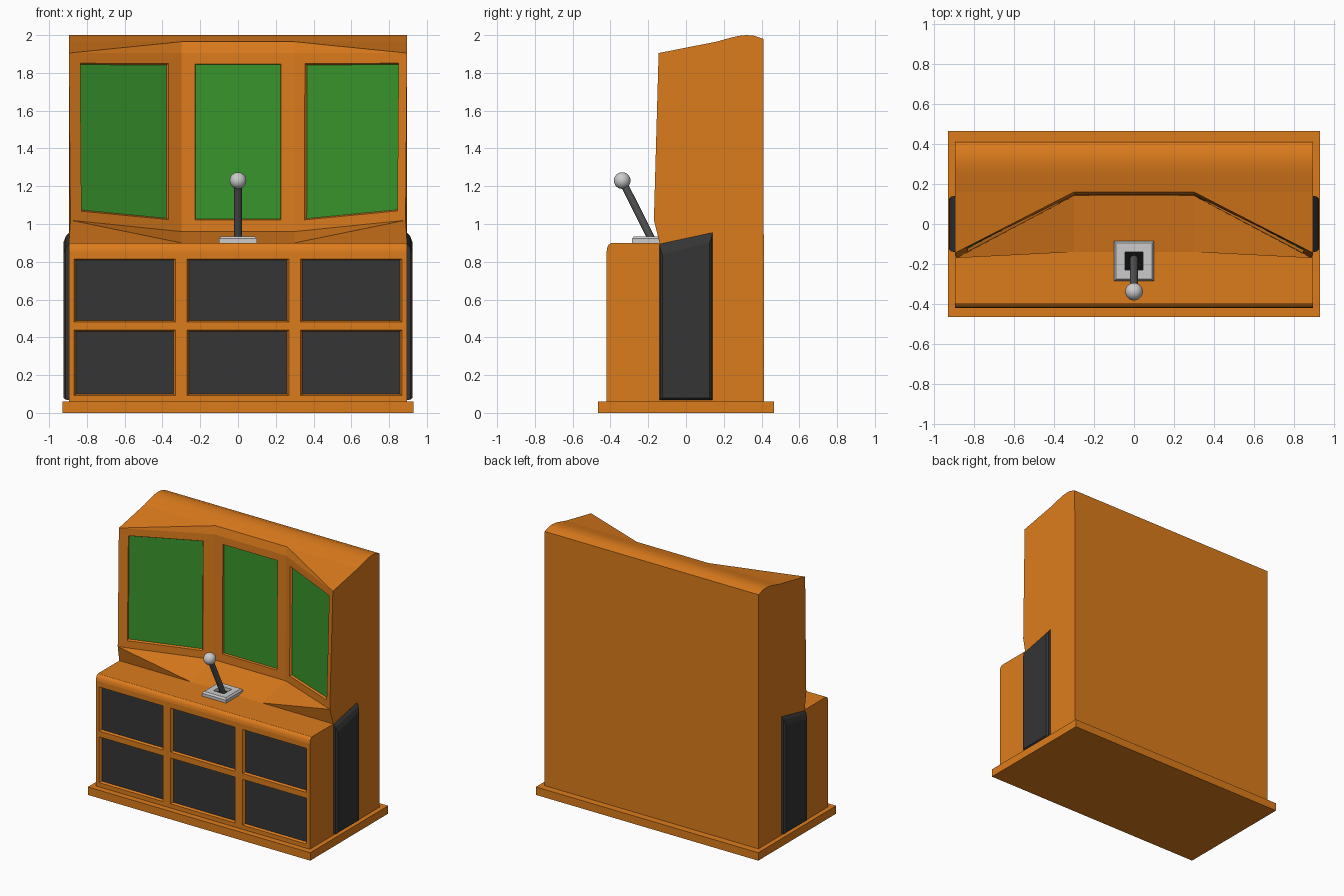
import bpy, bmesh, math
from mathutils import Vector

if "Cube" in bpy.data.objects:
    bpy.data.objects.remove(bpy.data.objects["Cube"])


def material(name, rgb):
    m = bpy.data.materials.new(name)
    m.diffuse_color = (*rgb, 1)
    m.use_nodes = True
    m.node_tree.nodes["Principled BSDF"].inputs["Base Color"].default_value = m.diffuse_color
    return m


ORANGE = material("orange", (0.72, 0.2, 0.012))
GREEN = material("screen_green", (0.04, 0.3, 0.025))
DARK = material("dark_grey", (0.035, 0.035, 0.035))
STEEL = material("stick_grey", (0.09, 0.09, 0.09))
BLACK = material("black", (0.004, 0.004, 0.004))
PALE = material("pale_grey", (0.7, 0.68, 0.7))


def finish(bm, name, *mats):
    bmesh.ops.remove_doubles(bm, verts=bm.verts, dist=1e-4)
    bmesh.ops.recalc_face_normals(bm, faces=bm.faces)
    me = bpy.data.meshes.new(name)
    bm.to_mesh(me)
    bm.free()
    for m in mats:
        me.materials.append(m)
    ob = bpy.data.objects.new(name, me)
    bpy.context.collection.objects.link(ob)
    return ob


def face(bm, pts, smooth=False):
    f = bm.faces.new([bm.verts.new(p) for p in pts])
    f.smooth = smooth
    return f


def loft(bm, rings):
    """Join closed rings of points and cap the last; returns the cap."""
    for a, b in zip(rings, rings[1:]):
        for i in range(len(a)):
            j = (i + 1) % len(a)
            face(bm, (a[i], a[j], b[j], b[i]))
    return face(bm, rings[-1])


def recess(bm, outer, opening, name, mat, depth, shrink=0.012):
    """Frame around an opening with a sunken coloured panel (corners counter-clockwise)."""
    outer = [Vector(p) for p in outer]
    opening = [Vector(p) for p in opening]
    n = (opening[1] - opening[0]).cross(opening[3] - opening[0]).normalized()
    c = sum(opening, Vector()) / 4
    floor = [p + (c - p).normalized() * shrink * 1.4 - n * depth for p in opening]
    for a, b in ((outer, opening), (opening, floor)):
        for i in range(4):
            j = (i + 1) % 4
            face(bm, (a[i], a[j], b[j], b[i]))
    pb = bmesh.new()
    face(pb, floor)
    ob = finish(pb, name, mat)
    if ob.data.polygons[0].normal.dot(n) < 0:
        ob.data.flip_normals()


def inner(q, u0, u1, v0, v1):
    """Sub-quad of a four-cornered panel."""
    q = [Vector(p) for p in q]
    return [q[0].lerp(q[1], u).lerp(q[3].lerp(q[2], u), v)
            for u, v in ((u0, v0), (u1, v0), (u1, v1), (u0, v1))]


# plinth
bm = bmesh.new()
bmesh.ops.create_cube(bm, size=1)
bmesh.ops.scale(bm, vec=(1.86, 0.93, 0.06), verts=bm.verts)
bmesh.ops.translate(bm, vec=(0, 0, 0.03), verts=bm.verts)
finish(bm, "plinth", ORANGE)

# cabinet body
W, C = 0.895, 0.3
lip = [(-0.42, 0.855), (-0.417, 0.875), (-0.41, 0.89), (-0.395, 0.9)]
desk_back, wing_low, wing_top = (-0.14, 0.9), (-0.17, 1.02), (-0.145, 1.905)
roof = [(0.16, 1.965), (0.24, 1.987), (0.28, 1.996), (0.32, 2.0), (0.36, 1.997), (0.41, 1.98)]
foot_front, foot_back = (-0.42, 0.06), (0.413, 0.06)
outline = [foot_front, *lip, desk_back, wing_low, wing_top, *roof, foot_back]

bm = bmesh.new()


def span(a, b, smooth=False):
    face(bm, ((-W, *a), (W, *a), (W, *b), (-W, *b)), smooth)


for strip in (lip, roof):
    for a, b in zip(strip, strip[1:]):
        span(a, b, True)
span(lip[-1], desk_back)
span(roof[-1], foot_back)
span(foot_back, foot_front)

for s, side in ((-1, "left"), (1, "right")):
    E, F, G, H = [(s * x, *p) for x, p in
                  ((W, desk_back), (0.887, wing_low), (W, wing_top), (W, roof[0]))]
    face(bm, [F if p == wing_low else (s * W, *p) for p in outline])
    d, b = (s * C, -0.14, 0.9), (s * C, 0.14, 0.96)
    t, r = (s * C, 0.145, 1.905), (s * C, 0.16, 1.965)
    # sloped desk corner and roof corner
    for tri in ((d, E, F), (d, F, b), (G, t, r), (G, r, H)):
        face(bm, tri)
    # angled wing with its screen
    quad, u = ((b, F, G, t), (0.09, 0.925)) if s > 0 else ((F, b, t, G), (0.1, 0.885))
    recess(bm, quad, inner(quad, *u, 0.06, 0.94), side + "_screen", GREEN, 0.015, 0.006)

# middle of the upper front
face(bm, ((-C, -0.14, 0.9), (C, -0.14, 0.9), (C, 0.14, 0.96), (-C, 0.14, 0.96)))
face(bm, ((-C, 0.145, 1.905), (C, 0.145, 1.905), (C, 0.16, 1.965), (-C, 0.16, 1.965)))
quad = ((-C, 0.14, 0.96), (C, 0.14, 0.96), (C, 0.145, 1.905), (-C, 0.145, 1.905))
recess(bm, quad, inner(quad, 0.12, 0.88, 0.065, 0.94), "centre_screen", GREEN, 0.012, 0.004)


def rect(x0, x1, z0, z1):
    return [(x0, -0.42, z0), (x1, -0.42, z0), (x1, -0.42, z1), (x0, -0.42, z1)]


# lower front grid with six sunken panels
columns = [(-W, -C, -0.868, -0.332), (-C, C, -0.27, 0.27), (C, W, 0.332, 0.868)]
rows = [(0.06, 0.46, 0.092, 0.438), (0.46, 0.855, 0.482, 0.815)]
for i, (x0, x1, a0, a1) in enumerate(columns):
    for j, (z0, z1, b0, b1) in enumerate(rows):
        recess(bm, rect(x0, x1, z0, z1), rect(a0, a1, b0, b1),
               f"front_panel_{i}_{j}", DARK, 0.018, 0.009)
finish(bm, "cabinet_body", ORANGE)

# dark side pads
for s, side in ((-1, "left"), (1, "right")):
    rings = []
    for x, y, z0, drop in ((0.89, 0.14, 0.068, 0), (0.912, 0.138, 0.07, 0.025),
                           (0.925, 0.125, 0.08, 0.06)):
        rings.append([(s * x, -y, z0), (s * x, y, z0),
                      (s * x, y, 0.96 - drop), (s * x, -y, 0.9 - drop)])
    bm = bmesh.new()
    loft(bm, rings)
    face(bm, rings[0])
    finish(bm, side + "_side_pad", DARK)

# joystick mounting plate with a dark well
PY = -0.185
bm = bmesh.new()
rings = [[(h * sx, PY + h * sy, z) for sx, sy in ((-1, -1), (1, -1), (1, 1), (-1, 1))]
         for h, z in ((0.1, 0.898), (0.1, 0.922), (0.09, 0.935), (0.045, 0.935), (0.045, 0.908))]
loft(bm, rings).material_index = 1
face(bm, rings[0])
finish(bm, "joystick_plate", PALE, BLACK)

# joystick shaft and ball
low, high = Vector((0, PY + 0.01, 0.905)), Vector((0, -0.338, 1.23))
axis = high - low
bpy.ops.mesh.primitive_cylinder_add(vertices=20, radius=0.02, depth=axis.length,
                                    location=(low + high) / 2,
                                    rotation=axis.to_track_quat('Z', 'Y').to_euler())
bpy.context.object.name = "joystick_shaft"
bpy.context.object.data.materials.append(STEEL)
bpy.ops.object.shade_smooth_by_angle(angle=math.radians(40))
bpy.ops.mesh.primitive_uv_sphere_add(segments=28, ring_count=16, radius=0.044, location=high)
bpy.context.object.name = "joystick_ball"
bpy.context.object.data.materials.append(PALE)
bpy.ops.object.shade_smooth()
